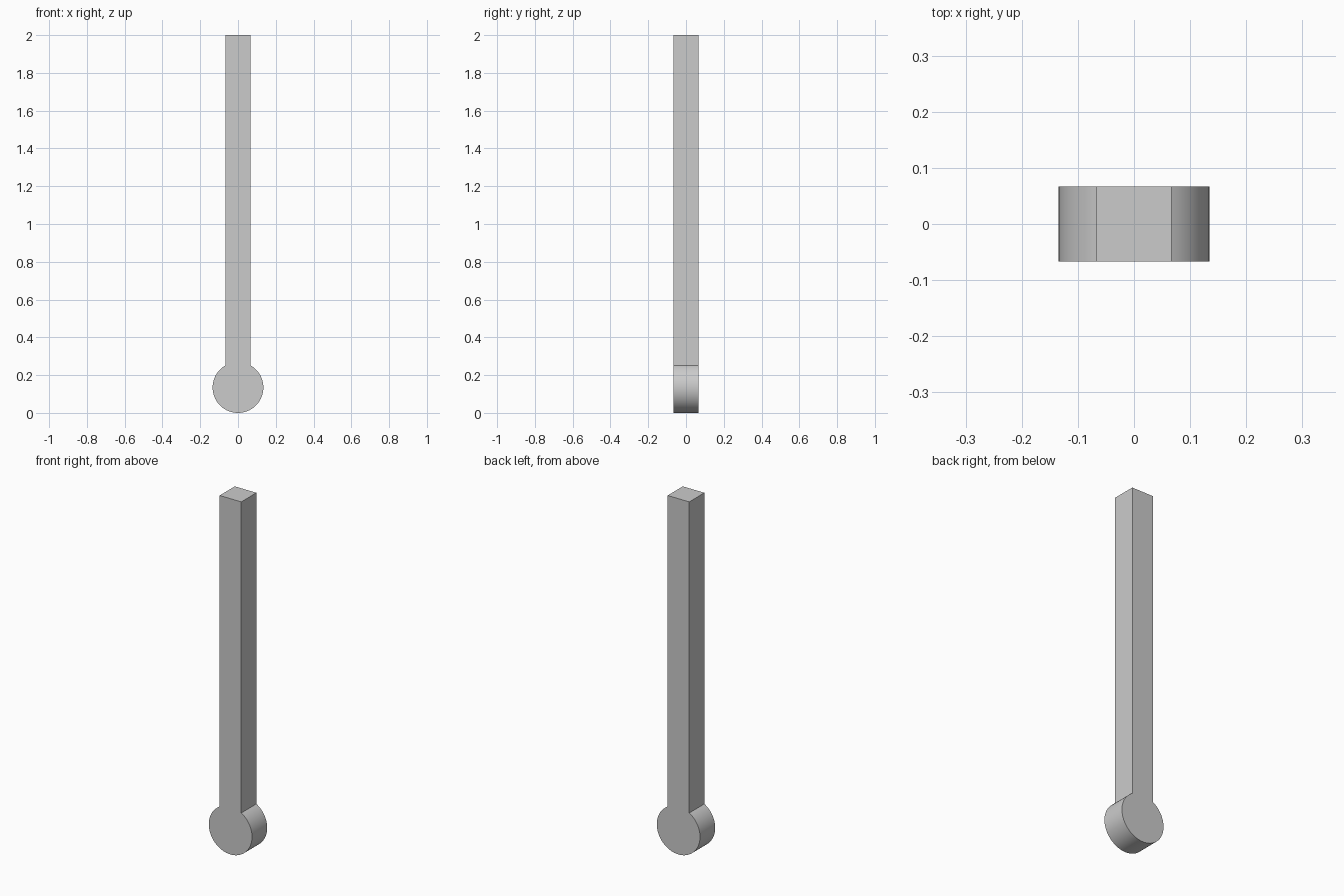
import bpy, bmesh, math

if "Cube" in bpy.data.objects:
    bpy.data.objects.remove(bpy.data.objects["Cube"])

R = 0.1345       # radius of the round end
H = R / 2        # half width and half depth of the bar
TOP = 2.0
SEGMENTS = 80

# Keyhole outline: round end flowing into the straight bar
start = math.asin(H / R)
outline = [(H, TOP)]
for i in range(SEGMENTS + 1):
    a = start + (2 * math.pi - 2 * start) * i / SEGMENTS
    outline.append((R * math.sin(a), R + R * math.cos(a)))
outline.append((-H, TOP))

# Extrude the outline from front to back
bm = bmesh.new()
face = bm.faces.new([bm.verts.new((x, -H, z)) for x, z in outline])
result = bmesh.ops.extrude_face_region(bm, geom=[face], use_keep_orig=True)
moved = [v for v in result["geom"] if isinstance(v, bmesh.types.BMVert)]
bmesh.ops.translate(bm, verts=moved, vec=(0, 2 * H, 0))
bmesh.ops.recalc_face_normals(bm, faces=bm.faces)

mesh = bpy.data.meshes.new("round_ended_bar")
bm.to_mesh(mesh)
bm.free()
bar = bpy.data.objects.new("round_ended_bar", mesh)
bpy.context.collection.objects.link(bar)

# Smooth round rim, sharp edges elsewhere
bpy.context.view_layer.objects.active = bar
bar.select_set(True)
bpy.ops.object.shade_smooth_by_angle(angle=math.radians(30))
